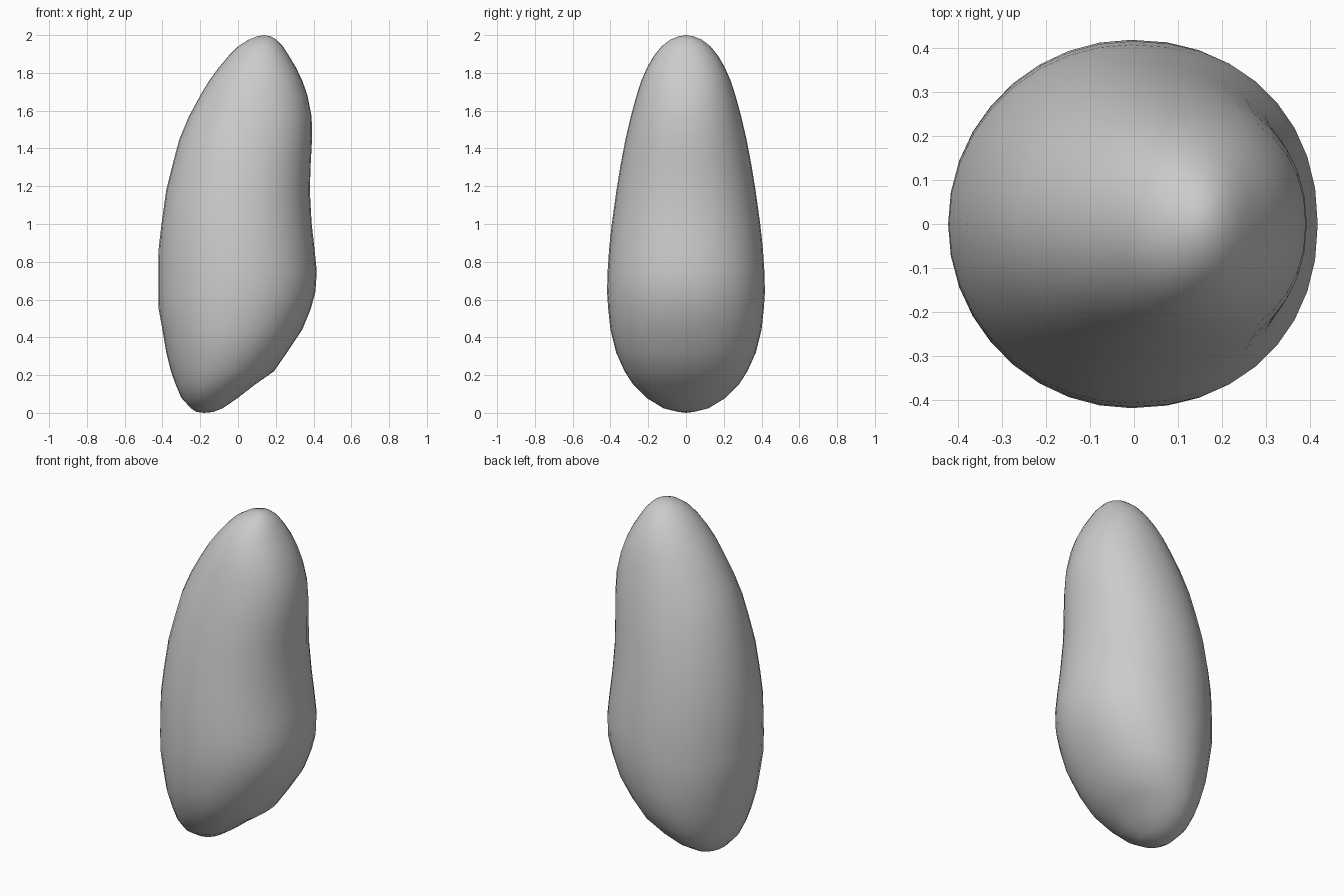
import bpy, bmesh
from math import sin, cos, pi

# Cross-sections: height, left x, right x, half depth
SECTIONS = [
    (0.005, -0.22, -0.13, 0.04), (0.025, -0.25, -0.08, 0.12),
    (0.08, -0.30, 0.00, 0.21), (0.15, -0.33, 0.09, 0.28),
    (0.22, -0.355, 0.19, 0.325), (0.32, -0.38, 0.26, 0.37),
    (0.44, -0.40, 0.34, 0.40), (0.55, -0.42, 0.385, 0.412),
    (0.64, -0.422, 0.41, 0.418), (0.75, -0.422, 0.417, 0.415),
    (0.87, -0.42, 0.405, 0.407), (1.00, -0.405, 0.39, 0.393),
    (1.18, -0.38, 0.38, 0.368), (1.32, -0.345, 0.385, 0.345),
    (1.45, -0.31, 0.392, 0.32), (1.57, -0.26, 0.39, 0.292),
    (1.68, -0.20, 0.368, 0.262), (1.76, -0.152, 0.34, 0.236),
    (1.83, -0.10, 0.306, 0.205), (1.89, -0.05, 0.27, 0.17),
    (1.94, 0.00, 0.238, 0.13), (1.975, 0.055, 0.204, 0.085),
    (1.993, 0.10, 0.175, 0.04),
]
SIDES = 36


def power(v, e):
    return abs(v) ** e * (1 if v >= 0 else -1)


# Loft the sections; the right-hand side is slightly boxier
bm = bmesh.new()
rings = []
for z, left, right, depth in SECTIONS:
    cx, rx = (left + right) / 2, (right - left) / 2
    ring = []
    for i in range(SIDES):
        a = 2 * pi * i / SIDES
        e = 0.93 if cos(a) > 0 else 1.0
        ring.append(bm.verts.new((cx + rx * power(cos(a), e),
                                  depth * power(sin(a), e), z)))
    rings.append(ring)
for lo, hi in zip(rings, rings[1:]):
    for i in range(SIDES):
        j = (i + 1) % SIDES
        bm.faces.new((lo[i], lo[j], hi[j], hi[i]))

# Close both ends
bottom = bm.verts.new((-0.18, 0, 0))
top = bm.verts.new((0.138, 0, 2.0))
for i in range(SIDES):
    j = (i + 1) % SIDES
    bm.faces.new((bottom, rings[0][j], rings[0][i]))
    bm.faces.new((top, rings[-1][i], rings[-1][j]))
bmesh.ops.recalc_face_normals(bm, faces=bm.faces)
for f in bm.faces:
    f.smooth = True

mesh = bpy.data.meshes.new("rounded_body")
bm.to_mesh(mesh)
bm.free()
body = bpy.data.objects.new("rounded_body", mesh)
bpy.context.collection.objects.link(body)
